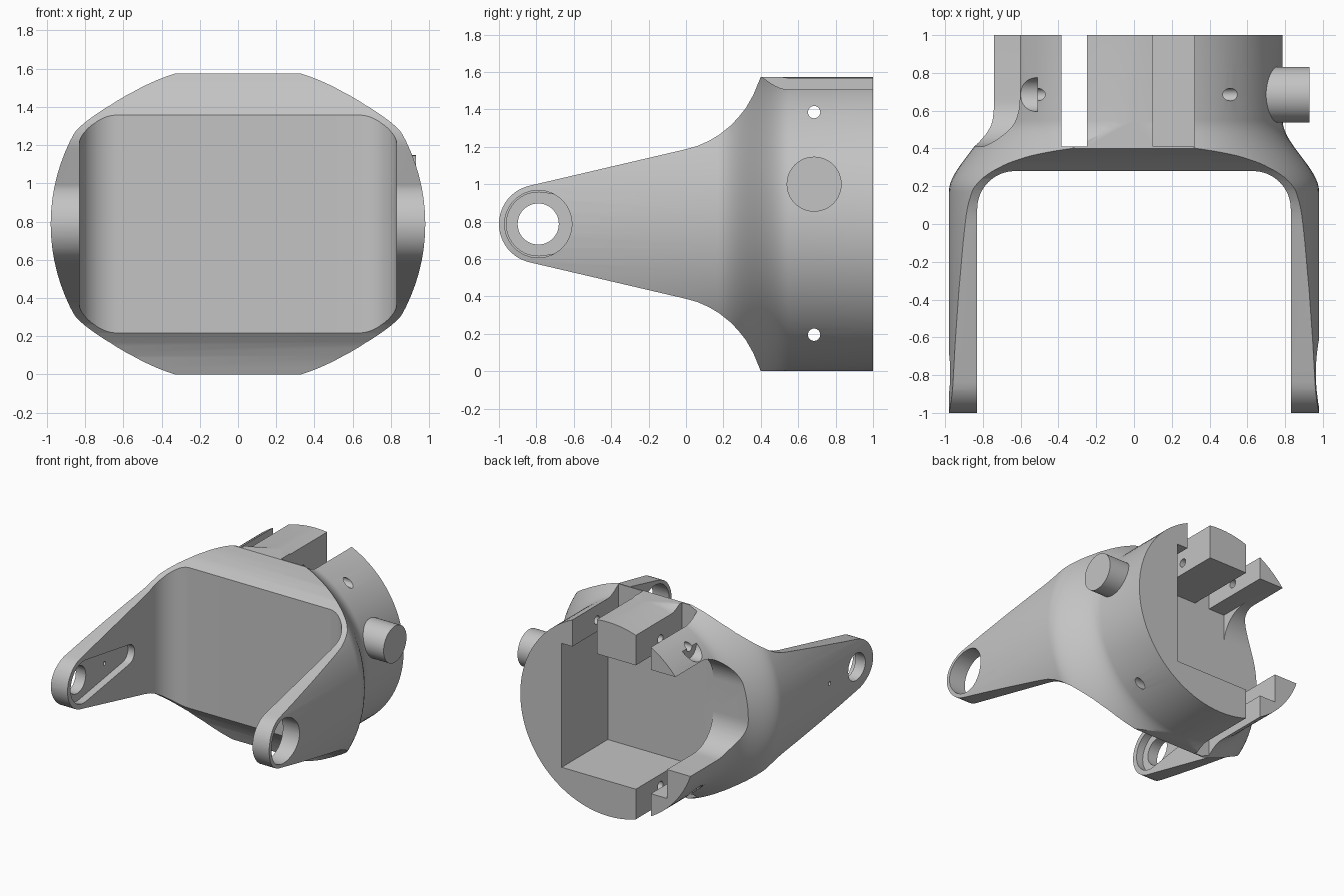
import bpy, bmesh, math
from mathutils import Vector, Matrix

if "Cube" in bpy.data.objects:
    bpy.data.objects.remove(bpy.data.objects["Cube"])

grey = bpy.data.materials.new("plain grey")
grey.use_nodes = True
grey.diffuse_color = (0.55, 0.55, 0.55, 1)
grey.node_tree.nodes["Principled BSDF"].inputs["Base Color"].default_value = (0.55, 0.55, 0.55, 1)

MID = 0.787      # height of the main axis, also the body radius
PIVOT = -0.79    # y of the fork pivot


def finish(bm, name):
    bmesh.ops.recalc_face_normals(bm, faces=bm.faces)
    mesh = bpy.data.meshes.new(name)
    bm.to_mesh(mesh)
    bm.free()
    mesh.materials.append(grey)
    ob = bpy.data.objects.new(name, mesh)
    bpy.context.collection.objects.link(ob)
    return ob


def prism(name, pts, lo, hi, axis):
    """Extrude a 2D outline: (y, z) along x, or (x, y) along z."""
    bm = bmesh.new()
    place = (lambda p, d: (d, p[0], p[1])) if axis == "x" else (lambda p, d: (p[0], p[1], d))
    face = bm.faces.new([bm.verts.new(place(p, lo)) for p in pts])
    new = bmesh.ops.extrude_face_region(bm, geom=[face])["geom"]
    step = Vector(place((0, 0), hi - lo))
    bmesh.ops.translate(bm, vec=step, verts=[v for v in new if isinstance(v, bmesh.types.BMVert)])
    return finish(bm, name)


def box(name, x, y, z):
    return prism(name, [(x[0], y[0]), (x[1], y[0]), (x[1], y[1]), (x[0], y[1])], z[0], z[1], "z")


def arc(cx, cy, r, a, b, n=16):
    return [(cx + r * math.cos(math.radians(a + (b - a) * i / n)),
             cy + r * math.sin(math.radians(a + (b - a) * i / n))) for i in range(n + 1)]


def rod(name, y, z, r, lo, hi, n=48):
    return prism(name, arc(y, z, r, 0, 360 - 360 / n, n - 1), lo, hi, "x")


def combine(ob, other, op="DIFFERENCE"):
    mod = ob.modifiers.new(op, "BOOLEAN")
    mod.operation, mod.object, mod.solver = op, other, "EXACT"
    graph = bpy.context.evaluated_depsgraph_get()
    mesh = bpy.data.meshes.new_from_object(ob.evaluated_get(graph))
    ob.modifiers.clear()
    ob.data = mesh
    bpy.data.objects.remove(other)


# Turned body: wide front drum, eased shoulder, round rear drum
bm = bmesh.new()
ease = [(0.98 - 0.193 * (3 * t * t - 2 * t ** 3), 0.17 + 0.38 * t) for t in [i / 16 for i in range(17)]]
rim = [(0, -1.1), (0.98, -1.1)] + ease + [(MID, 1), (0, 1)]
verts = [bm.verts.new((r, y, 0)) for r, y in rim]
edges = [bm.edges.new(pair) for pair in zip(verts, verts[1:])]
bmesh.ops.spin(bm, geom=verts + edges, axis=(0, 1, 0), cent=(0, 0, 0), angle=math.tau, steps=96)
bmesh.ops.remove_doubles(bm, verts=bm.verts, dist=0.0005)
bmesh.ops.translate(bm, vec=(0, 0, MID), verts=bm.verts)
body = finish(bm, "fork_body")

# Side silhouette trims the drum into tapering arms
upper = arc(PIVOT, 0, 0.21, 180, 102, 12)
upper += [(0, 0.4), (0.06, 0.417), (0.12, 0.443), (0.18, 0.479), (0.24, 0.527), (0.28, 0.57),
          (0.32, 0.62), (0.36, 0.69), (0.4, MID), (1.1, MID)]
outline = upper + [(y, -h) for y, h in reversed(upper[1:])]
combine(body, prism("side_trim", [(y, MID + h) for y, h in outline], -1.2, 1.2, "x"), "INTERSECT")

# Open space between the arms, with rounded inner corners
gap = [(-0.83, -1.3), (0.83, -1.3)] + arc(0.63, 0.08, 0.2, 0, 90) + arc(-0.63, 0.08, 0.2, 90, 180)
combine(body, prism("fork_gap", gap, -0.2, 1.8, "z"))

# Rear pocket, slits through the rim, and the round-cornered side opening
FLOOR, CEIL, WALL = 0.285, 1.29, 0.41
combine(body, box("pocket", (-0.53, 0.415), (WALL, 1.1), (FLOOR, CEIL)))
combine(body, box("through_slit", (-0.385, -0.25), (WALL, 1.1), (-0.1, 1.7)))
combine(body, box("top_notch", (0.1, 0.32), (WALL, 1.1), (1.0, 1.7)))
side = [(1.1, 0.52)] + arc(0.66, 0.77, 0.25, 270, 180) + arc(0.66, CEIL - 0.25, 0.25, 180, 90) + [(1.1, CEIL)]
combine(body, prism("side_opening", side, -1.2, -0.4, "x"))

# Cross screw holes with head recesses on one side
for z in (MID - 0.592, MID + 0.598):
    combine(body, rod("screw_hole", 0.685, z, 0.033, -1.2, 1.2, 24))
    combine(body, rod("screw_head", 0.685, z, 0.09, -1.2, -0.51, 32))

# Pivot holes: large on the left arm, small with a tapered recess on the right arm
combine(body, rod("bearing_hole", PIVOT, MID, 0.18, 0.7, 1.2))
combine(body, rod("pivot_hole", PIVOT, MID, 0.11, -1.2, -0.7))
horn = arc(PIVOT, MID, 0.17, 81, 279, 28) + arc(-0.22, MID, 0.08, -81, 81, 16)
combine(body, prism("lever_recess", horn, -0.89, -0.7, "x"))
combine(body, rod("pin_hole", -0.44, MID, 0.016, -1.2, -0.7, 16))

# Side peg
peg = rod("side_peg", 0.685, 1.0, 0.147, 0.7, 0.93)

for ob in (body, peg):
    bpy.ops.object.select_all(action="DESELECT")
    ob.select_set(True)
    bpy.context.view_layer.objects.active = ob
    bpy.ops.object.shade_smooth_by_angle(angle=math.radians(30))
